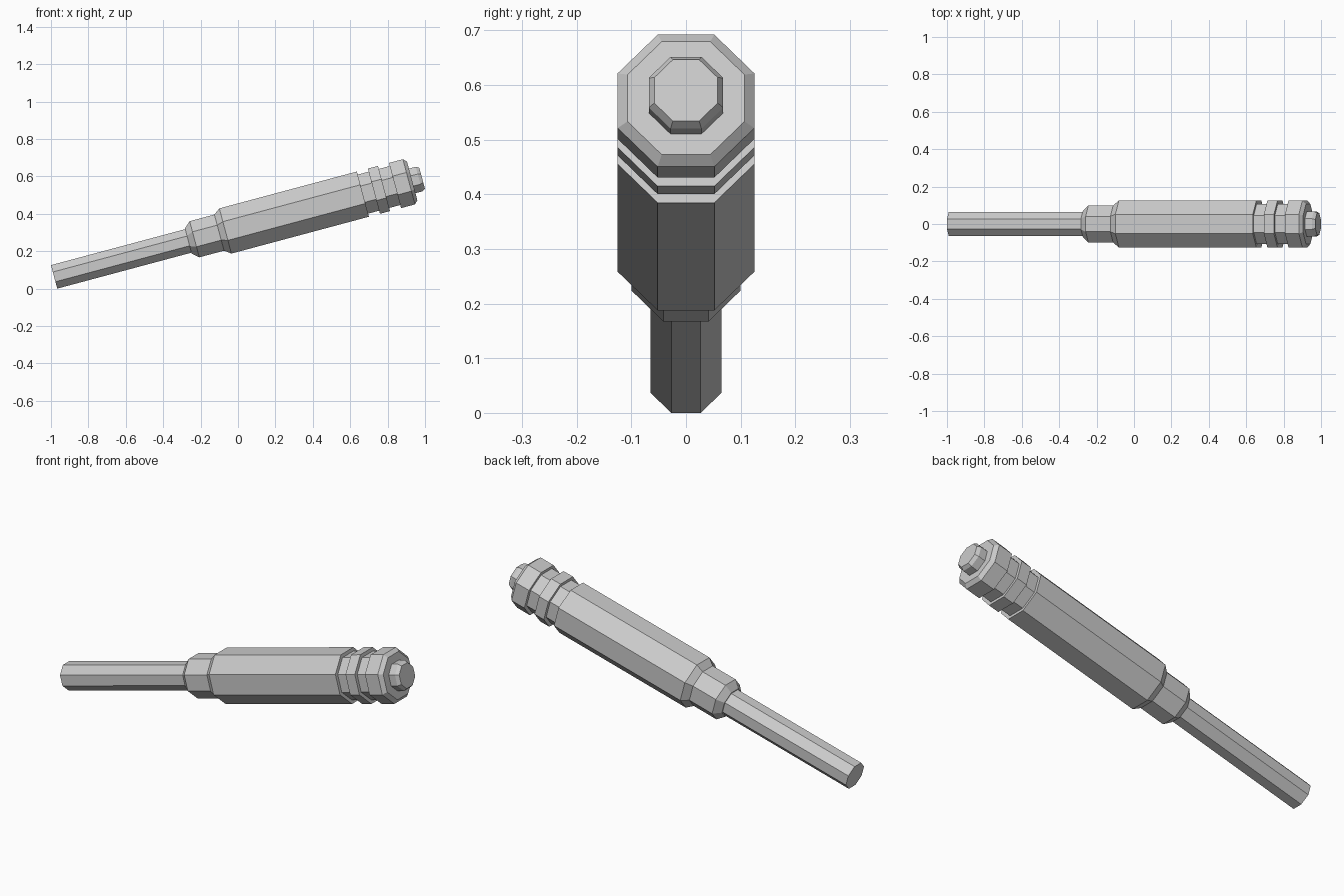
import bpy, bmesh, math
from mathutils import Matrix

cube = bpy.data.objects.get("Cube")
if cube:
    bpy.data.objects.remove(cube, do_unlink=True)

SIDES = 8
TILT = math.radians(15)
ROD = 0.065
BODY = 0.125
GROOVE = 0.108
BUTTON = 0.068

grey = bpy.data.materials.new("plain_grey")
grey.use_nodes = True
colour = (0.6, 0.6, 0.6, 1)
grey.diffuse_color = colour
grey.node_tree.nodes["Principled BSDF"].inputs["Base Color"].default_value = colour

# Axis starts at the low end of the rod and rises towards +x
place = (Matrix.Translation((-1 + ROD * math.sin(TILT), 0, ROD * math.cos(TILT)))
         @ Matrix.Rotation(-TILT, 4, 'Y'))


def turned(name, profile, cap_start=False, cap_end=False):
    """Octagonal shell from (distance along axis, flat-to-centre radius) pairs."""
    bm = bmesh.new()
    angles = [(k + 0.5) * math.tau / SIDES for k in range(SIDES)]
    rings = []
    for s, flat in profile:
        r = flat / math.cos(math.pi / SIDES)
        rings.append([bm.verts.new((s, r * math.cos(a), r * math.sin(a))) for a in angles])
    for a, b in zip(rings, rings[1:]):
        for k in range(SIDES):
            n = (k + 1) % SIDES
            bm.faces.new((a[k], a[n], b[n], b[k]))
    if cap_start:
        bm.faces.new(rings[0][::-1])
    if cap_end:
        bm.faces.new(rings[-1])
    mesh = bpy.data.meshes.new(name)
    bm.to_mesh(mesh)
    bm.free()
    mesh.materials.append(grey)
    obj = bpy.data.objects.new(name, mesh)
    obj.matrix_world = place
    bpy.context.collection.objects.link(obj)


# Thin rod with a closed low end
turned("rod", [(0, ROD), (0.743, ROD)], cap_start=True)

# Stepped collar between rod and grip
turned("collar", [(0.743, ROD), (0.743, 0.07), (0.777, 0.1), (0.914, 0.1), (0.948, BODY)])

# Long grip
turned("grip", [(0.948, BODY), (1.709, BODY), (1.709, GROOVE)])

# Grooved band
turned("band", [(1.709, GROOVE), (1.770, GROOVE), (1.770, BODY),
                (1.826, BODY), (1.826, GROOVE), (1.887, GROOVE)])

# Chamfered head
turned("head", [(1.887, GROOVE), (1.887, BODY), (1.964, BODY),
                (1.982, 0.107), (1.982, BUTTON)])

# End button
turned("end_button", [(1.982, BUTTON), (2.020, BUTTON), (2.037, 0.058)], cap_end=True)
